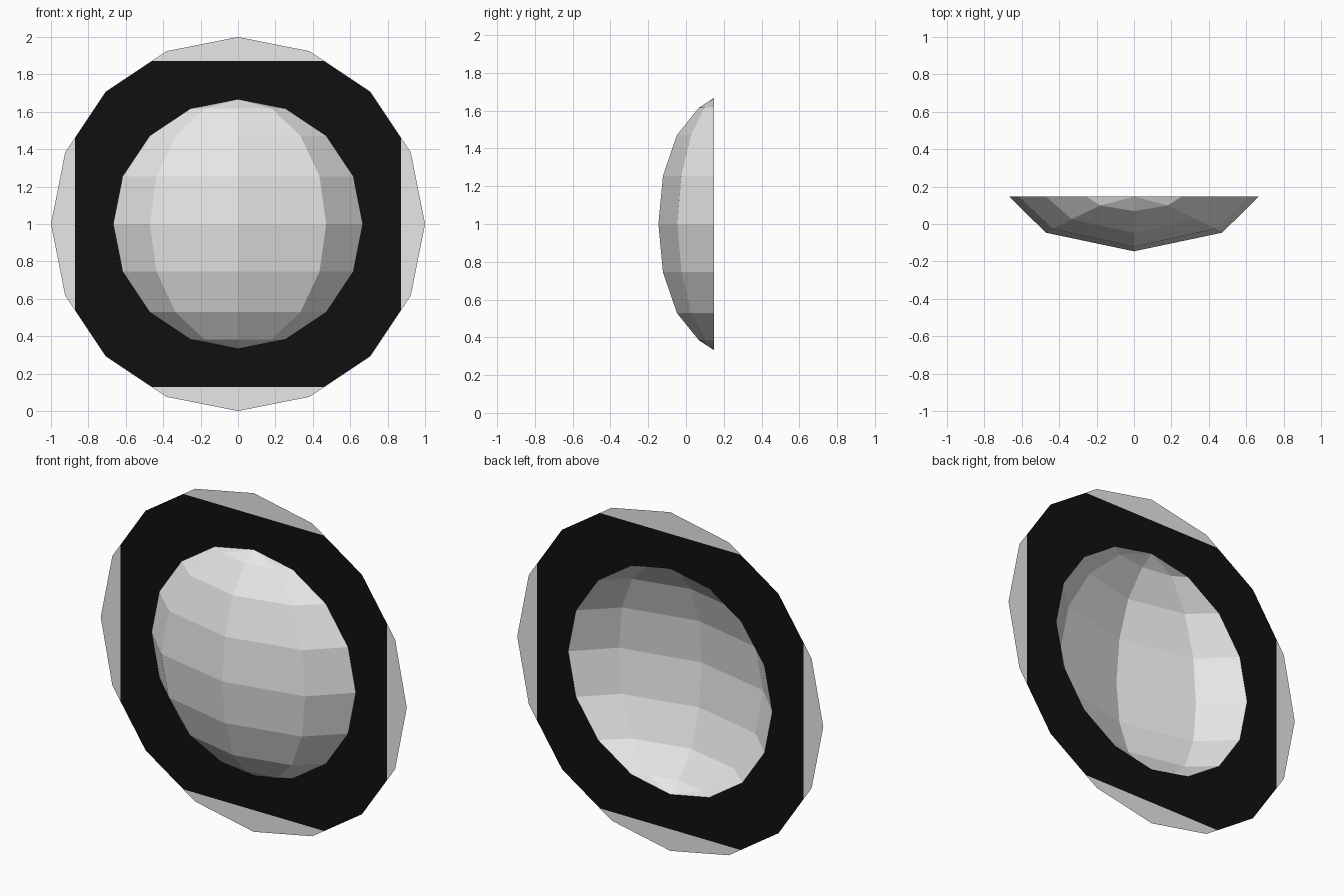
import bpy, bmesh
from math import sin, cos, pi
from mathutils import Vector

if "Cube" in bpy.data.objects:
    bpy.data.objects.remove(bpy.data.objects["Cube"])

CZ = 1.0        # centre height
BACK = 0.147    # plane of the flat rim
R_OUT, R_IN = 1.0, 0.667
CUT = 0.872     # distance of the straight colour borders


def material(name, v):
    m = bpy.data.materials.new(name)
    m.diffuse_color = (v, v, v, 1)
    m.use_nodes = True
    m.node_tree.nodes["Principled BSDF"].inputs["Base Color"].default_value = m.diffuse_color
    return m


grey = material("light grey", 0.8)
black = material("black", 0.005)


def finish(bm, name, mats):
    me = bpy.data.meshes.new(name)
    bm.to_mesh(me)
    bm.free()
    for m in mats:
        me.materials.append(m)
    ob = bpy.data.objects.new(name, me)
    bpy.context.collection.objects.link(ob)
    return ob


# Flat sixteen-sided rim, cut by four straight lines into black and grey
bm = bmesh.new()


def circle(r):
    return [bm.verts.new((r * cos(i * pi / 8), BACK, CZ + r * sin(i * pi / 8)))
            for i in range(16)]


outer, inner = circle(R_OUT), circle(R_IN)
for i in range(16):
    j = (i + 1) % 16
    bm.faces.new((outer[i], outer[j], inner[j], inner[i]))
for d in (Vector((1, 0, 0)), Vector((-1, 0, 0)), Vector((0, 0, 1)), Vector((0, 0, -1))):
    bmesh.ops.bisect_plane(bm, geom=bm.verts[:] + bm.edges[:] + bm.faces[:],
                           plane_co=Vector((0, 0, CZ)) + d * CUT, plane_no=d)
for f in bm.faces:
    c = f.calc_center_median()
    f.material_index = 1 if max(abs(c.x), abs(c.z - CZ)) > CUT else 0
finish(bm, "flat_rim", [black, grey])

# Open shallow dome: latitude rows, five columns, closed by a point at each end
bm = bmesh.new()
depth = [0.293, 0.269, 0.195, 0.078]         # bulge of each row from the middle out
side = [0.66, 0.64, 0.62, 0.615]             # share of it at the side crease
rows = []
for k in range(-3, 4):
    a, n = k * pi / 8, abs(k)
    shares = (0, side[n], 1, side[n], 0)
    rows.append([bm.verts.new((-R_IN * cos(a) * cos(c * pi / 4),
                               BACK - depth[n] * s, CZ + R_IN * sin(a)))
                 for c, s in enumerate(shares)])
for lo, hi in zip(rows, rows[1:]):
    for c in range(4):
        bm.faces.new((lo[c], lo[c + 1], hi[c + 1], hi[c]))
bottom = bm.verts.new((0, BACK, CZ - R_IN))
top = bm.verts.new((0, BACK, CZ + R_IN))
for c in range(4):
    bm.faces.new((bottom, rows[0][c + 1], rows[0][c]))
    bm.faces.new((top, rows[-1][c], rows[-1][c + 1]))
finish(bm, "dome", [grey])
